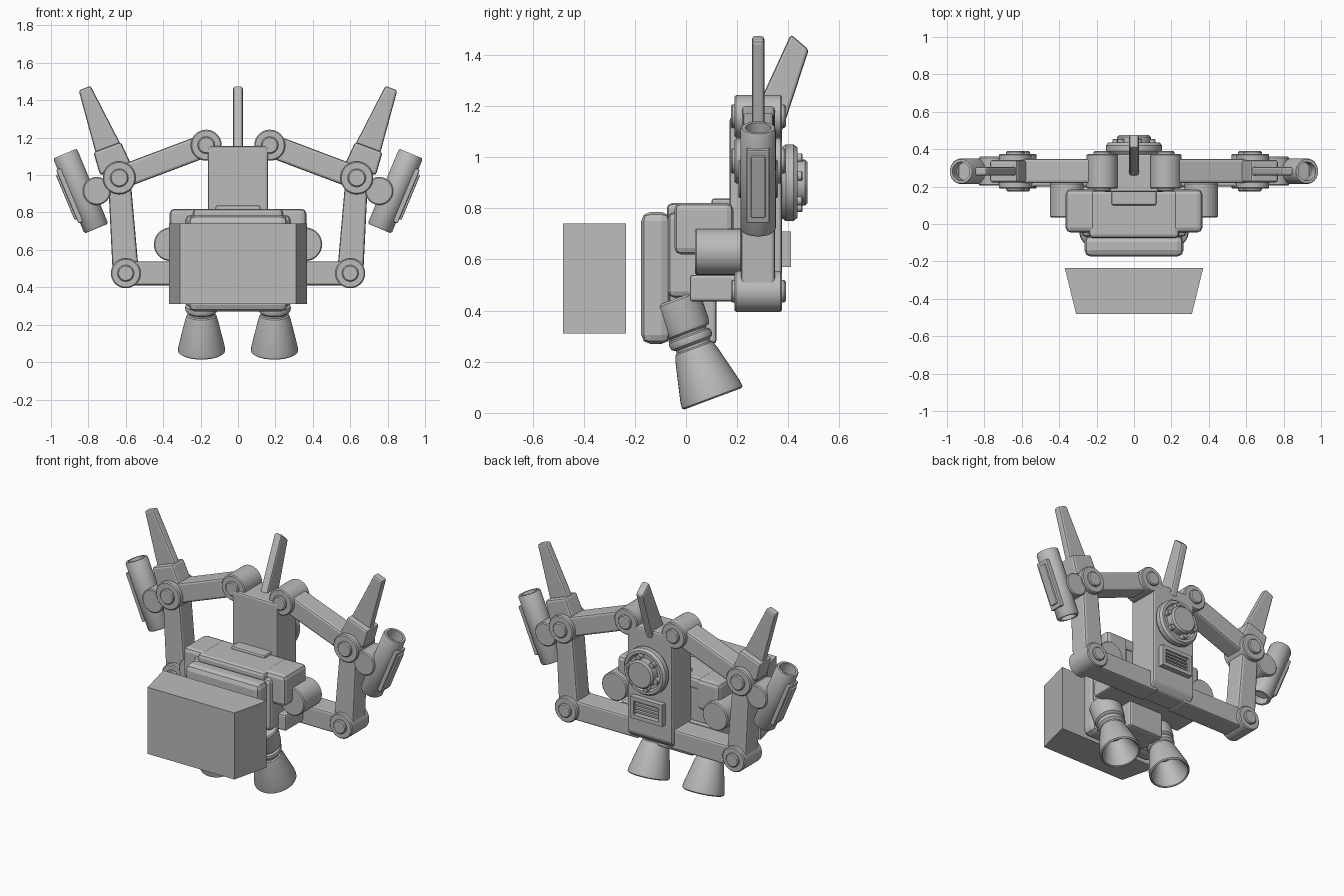
import bpy, bmesh, math
from mathutils import Vector, Matrix

if "Cube" in bpy.data.objects:
    bpy.data.objects.remove(bpy.data.objects["Cube"])

grey = bpy.data.materials.new("plain grey")
grey.use_nodes = True
GREY = (0.5, 0.5, 0.5, 1)
grey.diffuse_color = GREY
grey.node_tree.nodes["Principled BSDF"].inputs["Base Color"].default_value = GREY


def finish(name, bm, bevel=0, mirror=False, smooth=False):
    bmesh.ops.recalc_face_normals(bm, faces=bm.faces)
    mesh = bpy.data.meshes.new(name)
    bm.to_mesh(mesh)
    bm.free()
    mesh.materials.append(grey)
    ob = bpy.data.objects.new(name, mesh)
    bpy.context.collection.objects.link(ob)
    if smooth:
        bpy.ops.object.select_all(action='DESELECT')
        ob.select_set(True)
        bpy.context.view_layer.objects.active = ob
        bpy.ops.object.shade_smooth_by_angle(angle=math.radians(35))
    if bevel:
        mod = ob.modifiers.new("bevel", 'BEVEL')
        mod.width, mod.segments = bevel, 2
    if mirror:
        ob.modifiers.new("mirror", 'MIRROR')
    return ob


def prism(name, pts, axis, lo, hi, bevel=0, mirror=False, taper=1):
    """Polygon in the plane across the axis, extruded from lo to hi."""
    place = {'x': lambda a, b, c: (c, a, b), 'y': lambda a, b, c: (a, c, b),
             'z': lambda a, b, c: (a, b, c)}[axis]
    ca = sum(p[0] for p in pts) / len(pts)
    cb = sum(p[1] for p in pts) / len(pts)
    bm = bmesh.new()
    low = [bm.verts.new(place(a, b, lo)) for a, b in pts]
    top = [bm.verts.new(place(ca + (a - ca) * taper, cb + (b - cb) * taper, hi)) for a, b in pts]
    bm.faces.new(low)
    bm.faces.new(top)
    n = len(pts)
    for i in range(n):
        j = (i + 1) % n
        bm.faces.new((low[i], low[j], top[j], top[i]))
    return finish(name, bm, bevel, mirror)


def box(name, x, y, z, bevel=0, mirror=False):
    pts = [(x[0], y[0]), (x[1], y[0]), (x[1], y[1]), (x[0], y[1])]
    return prism(name, pts, 'z', z[0], z[1], bevel, mirror)


def strip(p, q, w0, w1):
    """Four corners of a tapering strip from p to q."""
    p, q = Vector(p), Vector(q)
    d = (q - p).normalized()
    n = Vector((d.y, -d.x))
    return [tuple(v) for v in (p - n * w0, p + n * w0, q + n * w1, q - n * w1)]


def lathe(name, origin, direction, profile, mirror=False, steps=40):
    """Spin (radius, height) points about a line through origin."""
    bm = bmesh.new()
    vs = [bm.verts.new((r, 0, h)) for r, h in profile]
    edges = [bm.edges.new(e) for e in zip(vs, vs[1:])]
    bmesh.ops.spin(bm, geom=vs + edges, cent=(0, 0, 0), axis=(0, 0, 1),
                   angle=math.tau, steps=steps)
    bmesh.ops.remove_doubles(bm, verts=bm.verts, dist=0.0002)
    turn = Vector(direction).to_track_quat('Z', 'Y').to_matrix().to_4x4()
    bm.transform(Matrix.Translation(origin) @ turn)
    return finish(name, bm, 0, mirror, True)


def drum(name, x, z, r, y0, y1, mirror=False, chamfer=0.006):
    """Solid cylinder running front to back."""
    n = y1 - y0
    return lathe(name, (x, y0, z), (0, 1, 0),
                 [(0, 0), (r - chamfer, 0), (r, chamfer), (r, n - chamfer),
                  (r - chamfer, n), (0, n)], mirror)


# Front shield, narrower towards the front
prism("front_shield", [(-.31, -.48), (.31, -.48), (.37, -.235), (-.37, -.235)], 'z', .31, .74)

# Main body
box("chest_panel", (-.265, .265), (-.175, -.06), (.27, .785), .035)
box("upper_body", (-.28, .28), (-.07, .17), (.45, .785), .025)
box("lower_body", (-.13, .13), (-.07, .12), (.27, .5), .015)
box("top_cover", (-.24, .24), (-.075, .18), (.74, .82), .02)
box("top_ridge", (-.12, .12), (.1, .18), (.8, .838), .01)
box("corner_block", (.2, .365), (-.045, .185), (.62, .82), .025, True)
box("hip_block", (-.33, .33), (.015, .2), (.435, .54), .012)
drum("side_tank", .36, .63, .09, .035, .22, True)

# Rear column with vent and round hatch
prism("rear_column", [(.17, .46), (.21, .42), (.34, .42), (.375, .46), (.375, 1.155), (.17, 1.155)],
      'x', -.16, .16, .012)
for side, (x, z) in {"left": ((.09, .115), (.57, .71)), "right": ((-.115, -.09), (.57, .71)),
                     "upper": ((-.1, .1), (.685, .71)), "lower": ((-.1, .1), (.57, .595))}.items():
    box("vent_frame_" + side, x, (.36, .41), z)
for i in range(4):
    z = .607 + i * .022
    box("vent_slat", (-.095, .095), (.36, .398), (z, z + .011))
lathe("hatch_ring", (0, .37, .9), (0, 1, 0),
      [(0, 0), (.135, 0), (.15, .02), (.15, .05), (.138, .065), (.12, .065), (.11, .05), (0, .05)])
drum("hatch_hub", 0, .9, .09, .4, .475, chamfer=.01)
for i in range(6):
    a = math.tau * i / 6 + .26
    drum("hatch_bolt", .1 * math.cos(a), .9 + .1 * math.sin(a), .018, .41, .455, chamfer=.003)
prism("centre_fin", [(.235, 1.1), (.375, 1.1), (.48, 1.42), (.41, 1.48)], 'x', -.026, .026, .012)

# Folding arms: shoulder, elbow, lower joint and bars between them
shoulder, elbow, knuckle = (.17, 1.16), (.635, .985), (.6, .475)
for name, (x, z), r in (("shoulder", shoulder, .083), ("elbow", elbow, .088),
                        ("lower_joint", knuckle, .08)):
    drum(name + "_joint", x, z, r, .19, .375, True)
    drum(name + "_cap", x, z, r * .55, .175, .39, True)
prism("upper_arm", strip(shoulder, elbow, .062, .062), 'y', .218, .348, .014, True)
prism("outer_strut", strip(knuckle, elbow, .07, .06), 'y', .215, .348, .014, True)
prism("lower_arm", strip((.1, .475), knuckle, .064, .064), 'y', .2, .348, .012, True)

# Side blades rising from the elbows
prism("blade_socket", strip((.655, 1.03), (.7, 1.15), .088, .078), 'y', .222, .342, .014, True)
prism("side_blade", strip((.69, 1.13), (.82, 1.465), .072, .034), 'y', .258, .306, .012, True)

# Outer launcher tubes
drum("launcher_pivot", .755, .915, .075, .205, .36, True)
bottom, top = Vector((.757, .282, .714)), Vector((.925, .282, 1.115))
axis = (top - bottom).normalized()
length = (top - bottom).length
lathe("launcher_tube", bottom, axis,
      [(0, .05), (.05, .05), (.05, 0), (.062, 0), (.069, .01), (.069, length - .01),
       (.064, length), (.05, length), (.05, length - .07), (0, length - .07)], True)
middle = (bottom + top) / 2
out = Vector((axis.z, 0, -axis.x))
for name, half, near, far, wide in (("launcher_rail", .155, .04, .078, .045),
                                    ("launcher_rail_strip", .13, .05, .09, .028)):
    c = middle + out * (near + far) / 2
    a, b = c - axis * half, c + axis * half
    w = (far - near) / 2
    prism(name, strip((a.x, a.z), (b.x, b.z), w, w), 'y', .282 - wide, .282 + wide, .006, True)

# Thrusters tilted backwards, open at the bottom
up = Vector((0, -.35, .937))
lathe("thruster", (.195, .105, .055), up,
      [(0, .16), (.055, .16), (.112, .004), (.118, 0), (.126, .006), (.124, .03),
       (.105, .11), (.088, .18), (.078, .21), (.07, .215), (.07, .225), (.085, .235),
       (.088, .25), (.085, .262), (.074, .268), (.074, .275), (.09, .283), (.094, .3),
       (.098, .41), (.092, .418), (0, .418)], True)
lathe("thruster_bolt", (.225, -.06, .335), (.3, -1, .1),
      [(0, -.03), (.022, -.03), (.022, .012), (.016, .018), (0, .018)], True, 16)
